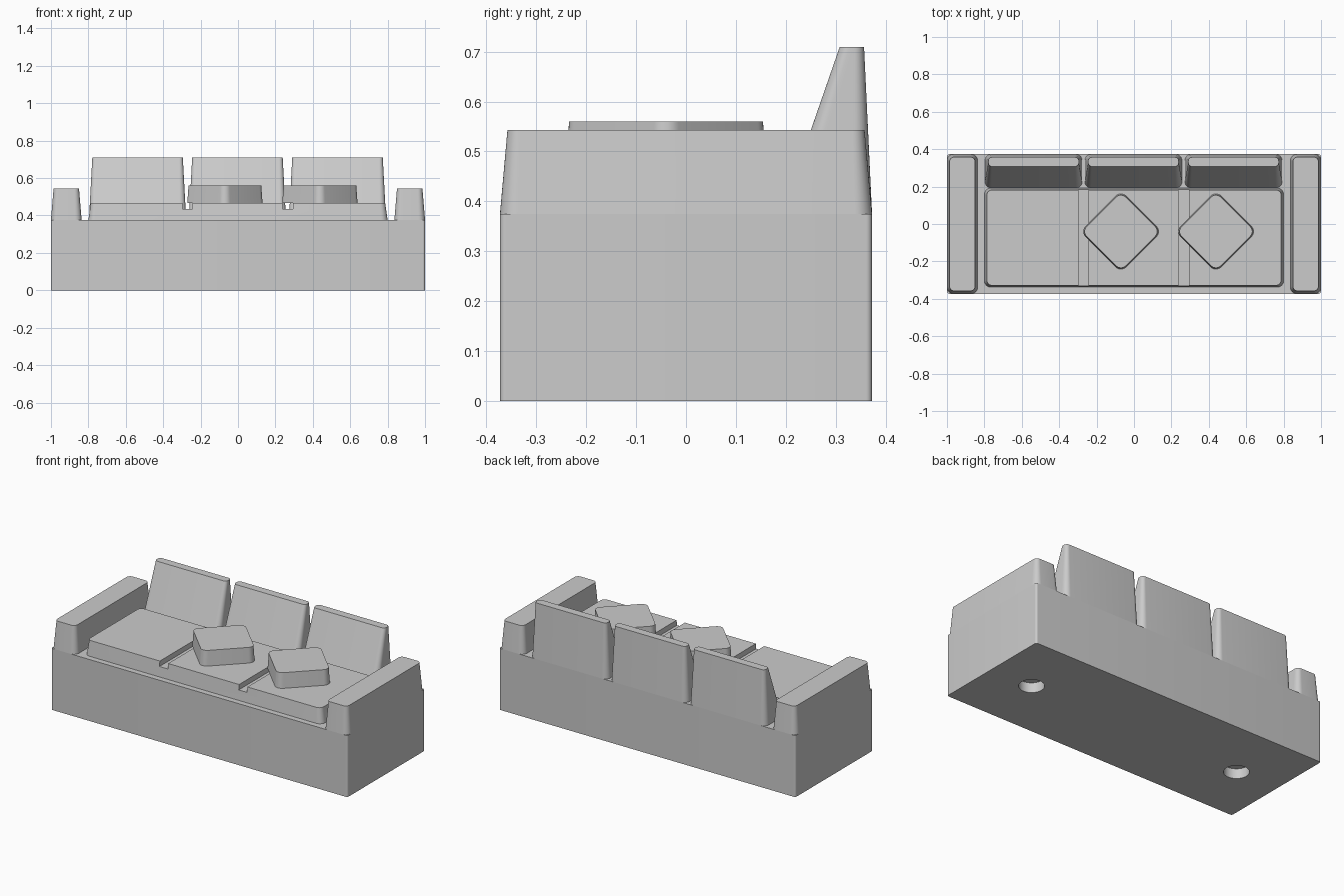
import bpy, bmesh, math
from math import pi, cos, sin

if "Cube" in bpy.data.objects:
    bpy.data.objects.remove(bpy.data.objects["Cube"], do_unlink=True)

GREY = (0.6, 0.6, 0.6, 1.0)
mat = bpy.data.materials.new("plain grey")
mat.use_nodes = True
mat.diffuse_color = GREY
mat.node_tree.nodes["Principled BSDF"].inputs["Base Color"].default_value = GREY

DECK, ARM_TOP, SEAT_TOP, BACK_TOP = 0.375, 0.543, 0.467, 0.709


def outline(x0, x1, y0, y1, r, steps=8):
    """Rounded rectangle, counter-clockwise."""
    corners = [(x1 - r, y1 - r), (x0 + r, y1 - r), (x0 + r, y0 + r), (x1 - r, y0 + r)]
    return [(cx + r * cos((k + i / steps) * pi / 2), cy + r * sin((k + i / steps) * pi / 2))
            for k, (cx, cy) in enumerate(corners) for i in range(steps + 1)]


def block(name, z0, low, z1, high, turn=0.0, at=(0, 0)):
    """Tapered block lofted between two rounded rectangles."""
    bm = bmesh.new()
    rings = [[bm.verts.new((x, y, z)) for x, y in outline(*rect)]
             for z, rect in ((z0, low), (z1, high))]
    a, b = rings
    n = len(a)
    for i in range(n):
        j = (i + 1) % n
        bm.faces.new((a[i], a[j], b[j], b[i]))
    bm.faces.new(a[::-1])
    bm.faces.new(b)
    me = bpy.data.meshes.new(name)
    bm.to_mesh(me)
    bm.free()
    me.materials.append(mat)
    ob = bpy.data.objects.new(name, me)
    bpy.context.collection.objects.link(ob)
    ob.rotation_euler.z = turn
    ob.location = (*at, 0)
    return ob


def cut(target, cutter):
    """Subtract the cutter from the target and discard it."""
    cutter.hide_render = True
    mod = target.modifiers.new("cut", "BOOLEAN")
    mod.operation = "DIFFERENCE"
    mod.solver = "EXACT"
    mod.object = cutter
    bpy.context.view_layer.objects.active = target
    bpy.ops.object.modifier_apply(modifier=mod.name)
    bpy.data.objects.remove(cutter, do_unlink=True)


# Base with two blind round sockets underneath
rect = (-1, 1, -0.373, 0.373, 0.012)
base = block("base", 0, rect, DECK, rect)
parts = [base]
for x in (-0.72, 0.72):
    bpy.ops.mesh.primitive_cylinder_add(vertices=48, radius=0.07, depth=0.12, location=(x, 0, 0))
    cut(base, bpy.context.object)

# Armrests
for side, x in (("right", -0.918), ("left", 0.918)):
    parts.append(block(side + "_armrest",
                       DECK, (x - 0.082, x + 0.082, -0.373, 0.373, 0.035),
                       ARM_TOP, (x - 0.068, x + 0.068, -0.358, 0.358, 0.025)))

# Seat with two grooves between the cushions
seat = block("seat", DECK, (-0.8, 0.8, -0.338, 0.192, 0.035),
             SEAT_TOP, (-0.787, 0.787, -0.328, 0.182, 0.028))
parts.append(seat)
for x in (-0.27, 0.265):
    bpy.ops.mesh.primitive_cube_add(size=1, location=(x, 0, 0.485))
    groove = bpy.context.object
    groove.scale = (0.056, 1, 0.1)
    bpy.context.view_layer.update()
    cut(seat, groove)

# Back cushions, leaning at the front and nearly upright behind
for name, x in (("right", -0.537), ("middle", -0.003), ("left", 0.532)):
    parts.append(block(name + "_back_cushion",
                       DECK, (x - 0.26, x + 0.26, 0.192, 0.373, 0.035),
                       BACK_TOP, (x - 0.242, x + 0.242, 0.308, 0.357, 0.02)))

# Loose pillows turned on their corners
for name, x in (("middle", -0.07), ("left", 0.438)):
    parts.append(block(name + "_pillow",
                       SEAT_TOP, (-0.154, 0.154, -0.154, 0.154, 0.04),
                       0.56, (-0.148, 0.148, -0.148, 0.148, 0.036),
                       turn=pi / 4, at=(x, -0.04)))

# Smooth rounded corners, crisp edges
bpy.ops.object.select_all(action="DESELECT")
for ob in parts:
    ob.select_set(True)
bpy.context.view_layer.objects.active = base
bpy.ops.object.shade_smooth_by_angle(angle=math.radians(30))
